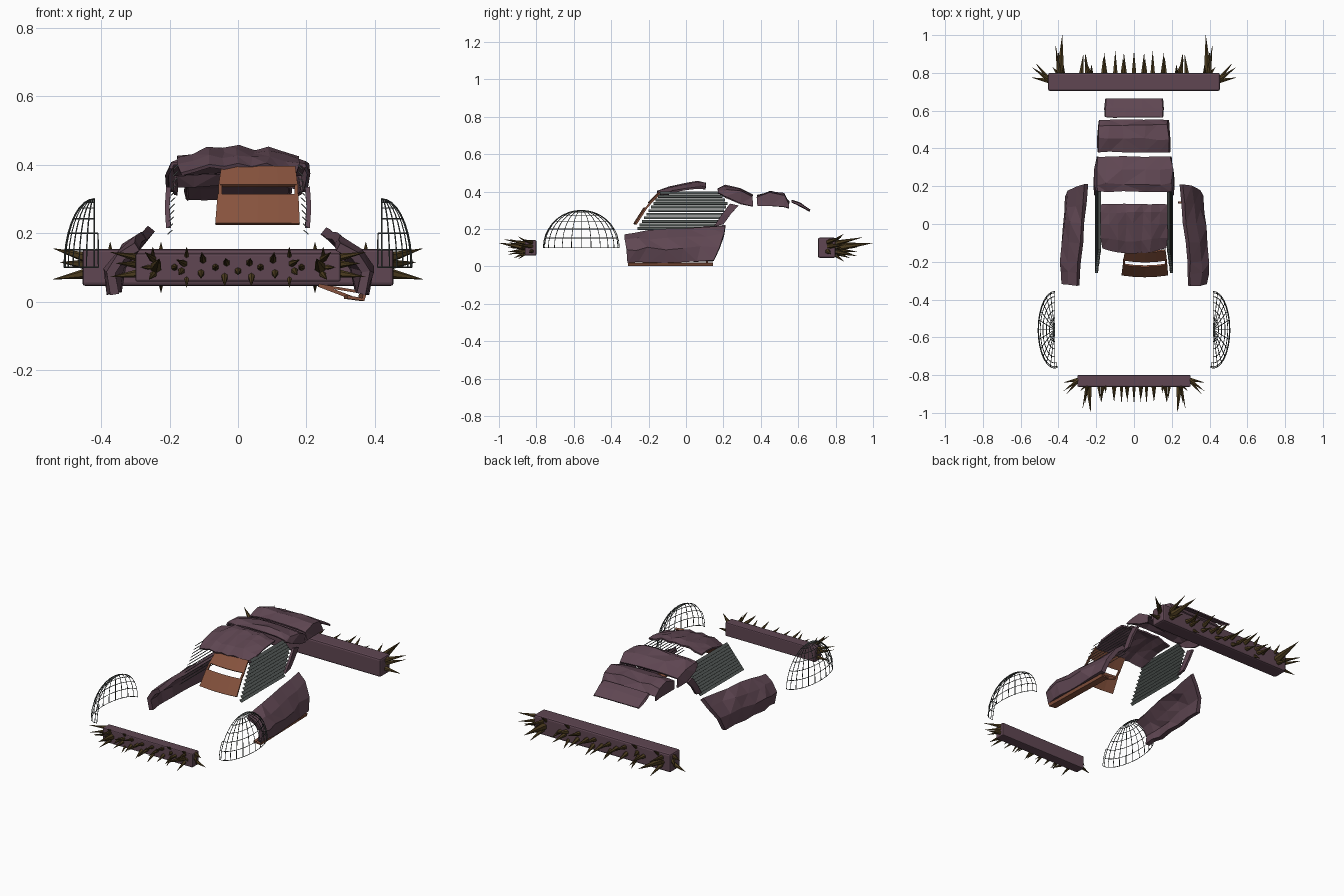
import bpy, bmesh, math, random
from mathutils import Vector, Matrix

if "Cube" in bpy.data.objects:
    bpy.data.objects.remove(bpy.data.objects["Cube"])

random.seed(4)

def material(name, rgb):
    m = bpy.data.materials.new(name)
    m.diffuse_color = (*rgb, 1)
    m.use_nodes = True
    m.node_tree.nodes["Principled BSDF"].inputs["Base Color"].default_value = m.diffuse_color
    return m

PURPLE = material("dull purple metal", (0.115, 0.062, 0.085))
ORANGE = material("rust orange", (0.24, 0.085, 0.047))
WIRE = material("grey green wire", (0.085, 0.098, 0.092))
SPIKE = material("dark brass", (0.075, 0.047, 0.014))

def finish(name, bm, mat, thick=0):
    me = bpy.data.meshes.new(name)
    bm.to_mesh(me)
    bm.free()
    me.materials.append(mat)
    ob = bpy.data.objects.new(name, me)
    bpy.context.collection.objects.link(ob)
    if thick:
        s = ob.modifiers.new("thickness", 'SOLIDIFY')
        s.thickness, s.offset = thick, 0
    return ob

def plate(name, rows, mat, thick, jitter=0.0):
    """Faceted shell through rows of points, dented a little inside."""
    bm = bmesh.new()
    grid = []
    for i, row in enumerate(rows):
        line = []
        for j, p in enumerate(row):
            inner = 0 < i < len(rows) - 1 and 0 < j < len(row) - 1
            k = jitter if inner else jitter * 0.4
            line.append(bm.verts.new([c + random.uniform(-k, k) for c in p]))
        grid.append(line)
    for a, b in zip(grid, grid[1:]):
        for j in range(len(a) - 1):
            bm.faces.new((a[j], a[j + 1], b[j + 1], b[j]))
    bmesh.ops.recalc_face_normals(bm, faces=bm.faces[:])
    if jitter:
        bmesh.ops.triangulate(bm, faces=bm.faces[:])
    return finish(name, bm, mat, thick)

def box(name, lo, hi, mat, bevel=0.0):
    bm = bmesh.new()
    lo, hi = Vector(lo), Vector(hi)
    size = hi - lo
    bmesh.ops.create_cube(bm, size=1, matrix=Matrix.Translation((lo + hi) / 2) @ Matrix.Diagonal((*size, 1)))
    if bevel:
        bmesh.ops.bevel(bm, geom=bm.edges[:], offset=bevel, segments=2, profile=0.5, affect='EDGES')
    return finish(name, bm, mat)

def spikes(name, items):
    """Six-sided spikes given as (base, tip, radius), mirrored across x."""
    bm = bmesh.new()
    for base, tip, r in items:
        for s in ((1, -1) if abs(base[0]) > 0.005 else (1,)):
            b = Vector((s * base[0], base[1], base[2]))
            d = Vector((s * tip[0], tip[1], tip[2])) - b
            m = Matrix.Translation(b + d / 2) @ d.to_track_quat('Z', 'Y').to_matrix().to_4x4()
            bmesh.ops.create_cone(bm, cap_ends=True, segments=6, radius1=r, radius2=0.0005,
                                  depth=d.length, matrix=m)
    return finish(name, bm, SPIKE)

def wires(name, lines, r):
    cu = bpy.data.curves.new(name, 'CURVE')
    cu.dimensions, cu.bevel_depth, cu.bevel_resolution = '3D', r, 0
    for pts in lines:
        sp = cu.splines.new('POLY')
        sp.points.add(len(pts) - 1)
        for q, p in zip(sp.points, pts):
            q.co = (*p, 1)
    cu.materials.append(WIRE)
    ob = bpy.data.objects.new(name, cu)
    bpy.context.collection.objects.link(ob)

# spiked bumpers
box("rear_bumper", (-0.455, 0.705, 0.045), (0.455, 0.80, 0.154), PURPLE, 0.01)
box("front_bumper", (-0.30, -0.862, 0.058), (0.30, -0.80, 0.14), PURPLE, 0.006)

def bumper_spikes(name, half, face, d, zc, big, k):
    it = [((half - 0.06, face, zc), (half - 0.07, big, zc + 0.025), 0.023 * k)]
    # scattered row along the face: x share, height, length, sideways lean
    for u, h, l, lean in ((0, -0.01, 0.12, 0), (0.11, 0.012, 0.11, 0.004), (0.13, -0.025, 0.08, 0),
                          (0.22, 0.0, 0.12, 0), (0.34, 0.02, 0.11, 0.005), (0.36, -0.015, 0.09, 0),
                          (0.52, 0.01, 0.08, 0.03), (0.55, -0.01, 0.11, 0.01), (0.62, 0.0, 0.10, -0.01)):
        x = u * half
        it.append(((x, face, zc + h), (x + lean * k, face + d * l * k, zc + 2.2 * h), 0.014 * k))
    # fanned group near the end
    for du, dy, dz in ((-0.035, 0.15, 0.055), (-0.05, 0.12, -0.045), (-0.02, 0.035, 0.0)):
        it.append(((half - 0.055, face - d * 0.01, zc + dz * 0.4),
                   (half + du * k, face + d * dy * k, zc + dz * k), 0.015 * k))
    # spikes on the end cap
    for dx, dy, dz in ((0.09, 0.055, 0.055), (0.09, 0.0, -0.035), (0.07, 0.075, 0.015)):
        it.append(((half - 0.01, face - d * 0.04 * k, zc + dz * 0.5),
                   (half + dx * k, face + d * (dy - 0.02) * k, zc + dz * k), 0.016 * k))
    # short spikes leaning up and down along the edges
    for u, s in ((0.5, 1), (0.83, 1), (0.5, -1)):
        it.append(((u * half, face - d * 0.01, zc + s * 0.03 * k),
                   (u * half, face + d * 0.05 * k, zc + s * 0.074 * k), 0.012 * k))
    spikes(name, it)

bumper_spikes("rear_bumper_spikes", 0.45, 0.795, 1, 0.1, 1.0, 1.0)
bumper_spikes("front_bumper_spikes", 0.30, -0.855, -1, 0.1, -1.0, 0.8)

# dented armour over the sides, louvres, pillars and wheel cages, both sides
front = [(0.295, -0.325, 0.16), (0.345, -0.322, 0.135), (0.37, -0.318, 0.085), (0.362, -0.312, 0.024)]
bulge = [(0.288, -0.20, 0.182), (0.345, -0.20, 0.14), (0.386, -0.20, 0.09), (0.368, -0.20, 0.024)]
back = [(0.252, 0.21, 0.21), (0.295, 0.20, 0.165), (0.338, 0.175, 0.1), (0.356, 0.145, 0.028)]
def mix(a, b, t):
    return [tuple(Vector(p).lerp(Vector(q), t)) for p, q in zip(a, b)]
panel = [front, mix(front, bulge, .5), bulge, mix(bulge, back, .25), mix(bulge, back, .5),
         mix(bulge, back, .75), back]
pillar = [[(0.203, 0.15, 0.215), (0.203, 0.20, 0.225)], [(0.207, 0.19, 0.275), (0.207, 0.24, 0.28)],
          [(0.203, 0.235, 0.335), (0.203, 0.28, 0.325)]]

for s, side in ((1, "right"), (-1, "left")):
    flip = lambda p: (s * p[0], p[1], p[2])
    plate(side + "_armour", [[flip(p) for p in r] for r in panel], PURPLE, 0.026, 0.01)
    plate(side + "_pillar", [[flip(p) for p in r] for r in pillar], PURPLE, 0.014)
    # window louvres: slats sloping down and outwards between slanted edges
    for i in range(11):
        z = 0.203 + i * 0.019
        y0 = -0.262 + (z - 0.2) * 0.64
        y1 = 0.155 + (z - 0.2) * 0.5 if z < 0.335 else 0.222 - (z - 0.335) * 0.7
        x = 0.206 - (z - 0.2) * 0.09
        plate(side + "_louvre", [[flip((x, y0, z - 0.007)), flip((x, y1, z - 0.007))],
                                 [flip((x - 0.014, y0, z + 0.006)), flip((x - 0.014, y1, z + 0.006))]],
              WIRE, 0.003)
    # quarter-globe wire cage
    def globe(phi, th):
        return flip((0.42 + 0.088 * math.cos(phi) * math.cos(th),
                     -0.56 + 0.203 * math.sin(phi) * math.cos(th), 0.1 + 0.2 * math.sin(th)))
    lines = []
    for i in range(13):
        phi = math.radians(-90 + 15 * i)
        lines.append([globe(phi, math.radians(t)) for t in range(0, 91, 10)])
    for t in (0, 15, 30, 45, 60, 72):
        start = -98 if t <= 30 else -90
        lines.append([globe(math.radians(start + (90 - start) * j / 18), math.radians(t)) for j in range(19)])
    lines.append([globe(math.radians(-98), math.radians(t)) for t in (0, 10, 20, 30)])
    wires(side + "_wheel_cage", lines, 0.002)

# roof and rear deck shells: y, side bottom z, half width, edge z, centre z
def shell(name, rows, thick, jitter):
    out = []
    for y, zb, x, ze, zc in rows:
        half = [(x, y, zb), (x * 0.97, y, ze), (x * 0.7, y, ze + (zc - ze) * 0.7), (x * 0.3, y, zc)]
        out.append([(-p[0], p[1], p[2]) for p in half] + half[::-1])
    return plate(name, out, PURPLE, thick, jitter)

shell("rear_roof", [(.172, .39, .198, .402, .412), (.21, .37, .206, .41, .424), (.29, .335, .203, .393, .406),
                    (.355, .322, .193, .37, .378)], 0.01, 0.008)
shell("rear_deck", [(.382, .325, .188, .365, .376), (.45, .322, .19, .39, .401), (.52, .316, .185, .37, .381),
                    (.548, .312, .182, .332, .34)], 0.01, 0.008)
shell("rear_tail", [(.565, .342, .152, .35, .352), (.61, .322, .154, .335, .336),
                    (.662, .295, .15, .299, .30)], 0.008, 0.004)

# faceted front roof with a curved leading edge
roof = []
for y, z in ((-0.125, 0.39), (-0.07, 0.414), (0.0, 0.431), (0.06, 0.437), (0.105, 0.434)):
    row = []
    for j in range(9):
        u = -1 + j / 4
        bow = 0.03 * (1 - u * u) * max(0, -y / 0.125)
        row.append((u * (0.178 if y > -0.1 else 0.168), y - bow,
                    z + 0.006 * (1 - u * u) - 0.02 * u ** 4 + 0.004 * (-1) ** j))
    roof.append(row)
plate("front_roof", roof, PURPLE, 0.01, 0.006)

# offset windscreen plates, slightly bowed, joined by thin end strips around a slot
def screen(name, top, bottom):
    rows = []
    for x0, x1, y, z in (top, bottom):
        rows.append([(x0 + (x1 - x0) * k / 4, y - 0.010 * (1 - (k / 2 - 1) ** 2), z) for k in range(5)])
    plate(name, rows, ORANGE, 0.01)

screen("upper_windscreen_plate", (-0.048, 0.167, -0.137, 0.393), (-0.056, 0.174, -0.190, 0.338))
screen("lower_windscreen_plate", (-0.059, 0.176, -0.213, 0.312), (-0.066, 0.18, -0.268, 0.226))
for name, x in (("left_windscreen_strip", -0.057), ("right_windscreen_strip", 0.165)):
    plate(name, [[(x, -0.188, 0.34), (x + 0.01, -0.188, 0.34)], [(x, -0.216, 0.31), (x + 0.01, -0.216, 0.31)]],
          ORANGE, 0.01)

# rusty step and its bracket under the right side
plate("side_step", [[(0.32, -0.31, 0.013), (0.31, 0.145, 0.013)], [(0.366, -0.31, 0.006), (0.354, 0.145, 0.006)],
                    [(0.37, -0.31, 0.02), (0.358, 0.145, 0.02)]], ORANGE, 0.01)
plate("step_bracket", [[(0.235, 0.108, 0.048), (0.235, 0.118, 0.048)], [(0.33, 0.108, 0.012), (0.33, 0.118, 0.012)]],
      ORANGE, 0.01)
plate("step_brace", [[(0.235, 0.108, 0.048), (0.235, 0.118, 0.048)], [(0.355, 0.108, 0.028), (0.355, 0.118, 0.028)]],
      ORANGE, 0.008)
